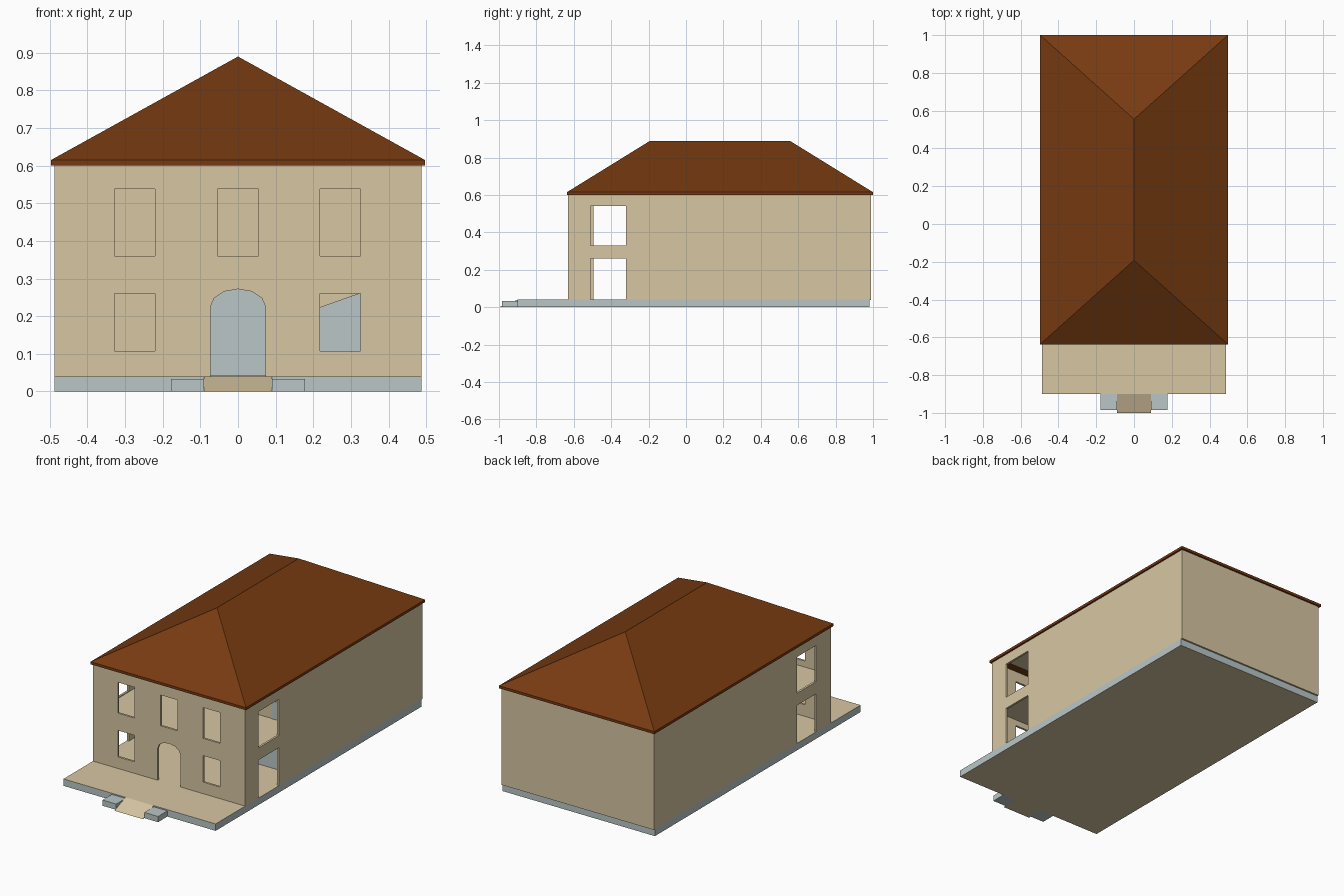
import bpy, bmesh, math

if "Cube" in bpy.data.objects:
    bpy.data.objects.remove(bpy.data.objects["Cube"])


def srgb(name, r, g, b):
    def lin(c):
        c /= 255
        return c / 12.92 if c <= 0.04045 else ((c + 0.055) / 1.055) ** 2.4
    m = bpy.data.materials.new(name)
    m.diffuse_color = (lin(r), lin(g), lin(b), 1)
    m.use_nodes = True
    m.node_tree.nodes["Principled BSDF"].inputs["Base Color"].default_value = m.diffuse_color
    return m


TAN = srgb("sand_plaster", 215, 198, 162)
GREY = srgb("pale_stone", 186, 198, 198)
BROWN = srgb("brown_tiles", 118, 58, 16)


def make(name, bm, *mats):
    bmesh.ops.recalc_face_normals(bm, faces=bm.faces)
    me = bpy.data.meshes.new(name)
    bm.to_mesh(me)
    bm.free()
    for m in mats:
        me.materials.append(m)
    ob = bpy.data.objects.new(name, me)
    bpy.context.collection.objects.link(ob)
    return ob


def prism(name, pts, axis, a, b, *mats):
    """Extrude a 2D outline along axis (0=x with yz points, 1=y with xz, 2=z with xy)."""
    bm = bmesh.new()

    def co(p, t):
        v = list(p)
        v.insert(axis, t)
        return v
    lo = [bm.verts.new(co(p, a)) for p in pts]
    hi = [bm.verts.new(co(p, b)) for p in pts]
    bm.faces.new(lo)
    bm.faces.new(hi)
    n = len(pts)
    for i in range(n):
        j = (i + 1) % n
        bm.faces.new((lo[i], lo[j], hi[j], hi[i]))
    return make(name, bm, *mats)


def rect(x0, x1, y0, y1):
    return [(x0, y0), (x1, y0), (x1, y1), (x0, y1)]


def box(name, x0, x1, y0, y1, z0, z1, *mats):
    return prism(name, rect(x0, x1, y0, y1), 2, z0, z1, *mats)


# base slab: sand floor with stone edges
slab = box("base_slab", -0.487, 0.487, -0.9, 0.98, 0, 0.04, TAN, GREY)
for p in slab.data.polygons:
    p.material_index = 0 if abs(p.normal.z) > 0.5 else 1

# entrance ramp and side blocks
prism("entrance_ramp", [(-0.9, 0), (-1.0, 0), (-0.9, 0.04)], 0, -0.09, 0.09, TAN)
for s, side in ((-1, "left"), (1, "right")):
    x0, x1 = sorted((s * 0.09, s * 0.178))
    box("ramp_block_" + side, x0, x1, -0.985, -0.9, 0, 0.033, GREY)

# walls: hollow shell with openings
walls = box("walls", -0.487, 0.487, -0.63, 0.99, 0.04, 0.6, TAN)
T = 0.012
cutters = [box("cut_room", -0.487 + T, 0.487 - T, -0.63 + T, 0.99 - T, -0.1, 0.7)]
for cx in (-0.274, 0, 0.272):
    cutters.append(prism("cut_window", rect(cx - 0.054, cx + 0.054, 0.36, 0.538), 1, -0.7, -0.58))
    if cx:
        cutters.append(prism("cut_window", rect(cx - 0.054, cx + 0.054, 0.107, 0.26), 1, -0.7, -0.58))
arch = [(0.073 * math.cos(math.radians(a)), 0.225 + 0.047 * math.sin(math.radians(a)))
        for a in range(0, 181, 30)]
cutters.append(prism("cut_door", arch + [(-0.073, 0.0), (0.073, 0.0)], 1, -0.7, -0.58))
for z0, z1 in ((0.0, 0.26), (0.33, 0.54)):
    cutters.append(box("cut_side", 0.4, 0.55, -0.51, -0.32, z0, z1))
    cutters.append(box("cut_side", -0.55, -0.4, -0.495, -0.32, z0, z1))
for c in cutters:
    mod = walls.modifiers.new("cut", "BOOLEAN")
    mod.operation = "DIFFERENCE"
    mod.solver = "EXACT"
    mod.object = c
    c.hide_render = True
dg = bpy.context.evaluated_depsgraph_get()
cut = bpy.data.meshes.new_from_object(walls.evaluated_get(dg))
walls.modifiers.clear()
walls.data = cut
cut.materials.clear()
cut.materials.append(TAN)
for p in cut.polygons:
    p.material_index = 0
for c in cutters:
    bpy.data.objects.remove(c)

# interior: middle floor, partition, ceiling
X = 0.475
box("upper_floor", -X, X, -0.618, 0.978, 0.295, 0.325, TAN)
box("partition_wall", -X, X, -0.16, -0.14, 0.04, 0.6, TAN)
box("ceiling", -X, X, -0.56, -0.16, 0.592, 0.6, TAN)
prism("lower_partition_panel",
      [(-0.1, 0.041), (X, 0.041), (X, 0.294), (0.325, 0.262), (0.22, 0.225), (0.1, 0.186), (0.1, 0.29), (-0.1, 0.29)],
      1, -0.164, -0.158, GREY)
prism("upper_partition_panel", rect(0.33, X, 0.326, 0.43), 1, -0.164, -0.158, GREY)

# hipped roof with a thin fascia
bm = bmesh.new()
low, eave = [[bm.verts.new((x, y, z)) for x, y in rect(-0.497, 0.497, -0.637, 1.0)]
             for z in (0.6, 0.615)]
front = bm.verts.new((0, -0.192, 0.89))
back = bm.verts.new((0, 0.555, 0.89))
bm.faces.new(low)
for i in range(4):
    j = (i + 1) % 4
    bm.faces.new((low[i], low[j], eave[j], eave[i]))
bm.faces.new((eave[0], eave[1], front))
bm.faces.new((eave[1], eave[2], back, front))
bm.faces.new((eave[2], eave[3], back))
bm.faces.new((eave[3], eave[0], front, back))
make("hipped_roof", bm, BROWN)
